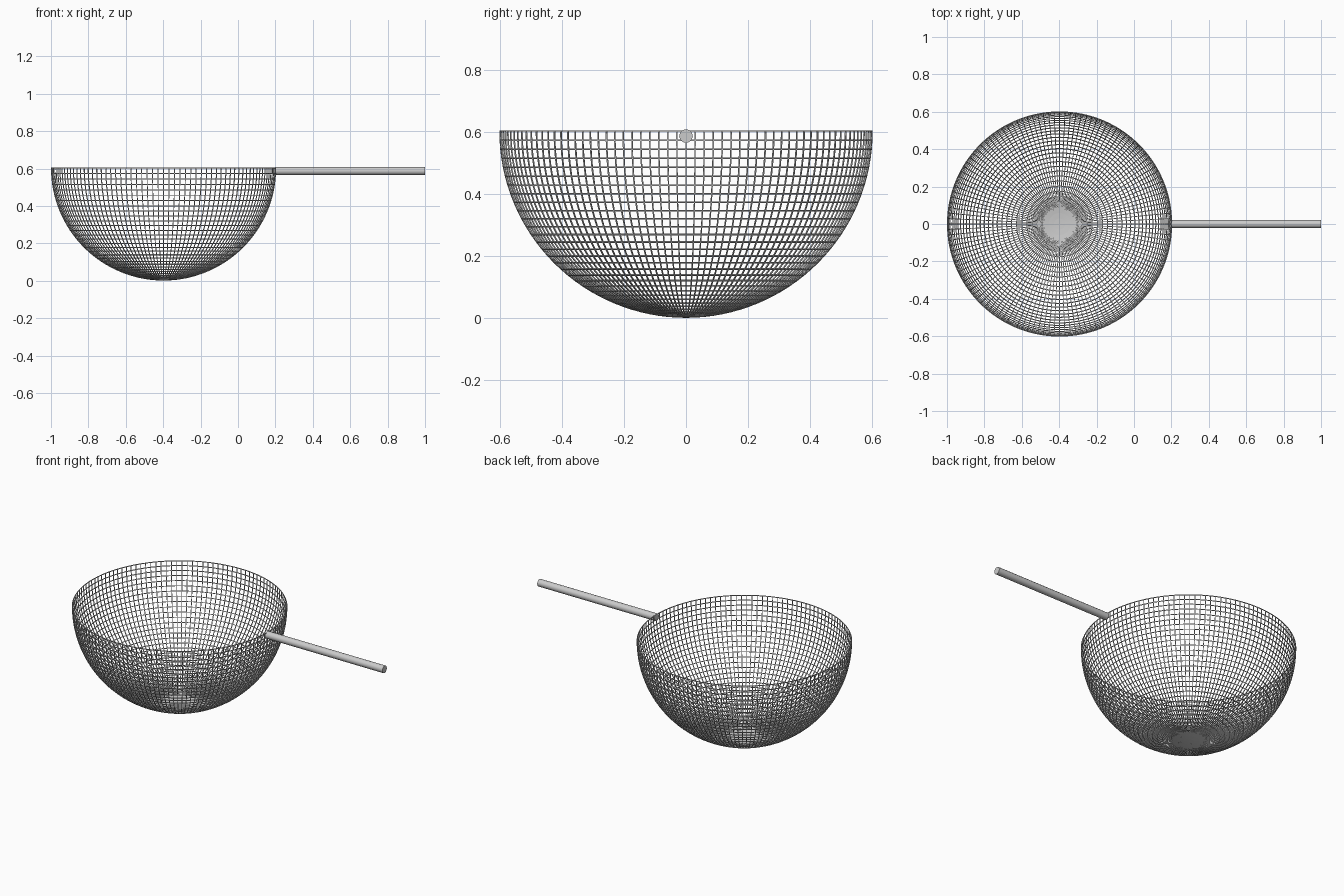
import bpy, bmesh, math
from mathutils import Vector

if "Cube" in bpy.data.objects:
    bpy.data.objects.remove(bpy.data.objects["Cube"])

R, HALF = 0.6, 0.002               # mesh bowl radius, half wire width
CENTRE = Vector((-0.398, 0, 0.603))
SEGMENTS, RINGS = 128, 32

steel = bpy.data.materials.new("light_steel")
steel.diffuse_color = (0.6, 0.6, 0.6, 1)
steel.use_nodes = True
steel.node_tree.nodes["Principled BSDF"].inputs["Base Color"].default_value = steel.diffuse_color


def finish(bm, name):
    bmesh.ops.recalc_face_normals(bm, faces=bm.faces)
    me = bpy.data.meshes.new(name)
    bm.to_mesh(me)
    bm.free()
    me.materials.append(steel)
    ob = bpy.data.objects.new(name, me)
    bpy.context.collection.objects.link(ob)
    return ob


def square_wire(bm, sections, closed):
    """Skin a run of four-cornered sections into a wire."""
    loops = [[bm.verts.new(p) for p in s] for s in sections]
    pairs = list(zip(loops, loops[1:]))
    if closed:
        pairs.append((loops[-1], loops[0]))
    else:
        bm.faces.new(loops[0])
        bm.faces.new(loops[-1])
    for a, b in pairs:
        for i in range(4):
            j = (i + 1) % 4
            bm.faces.new((a[i], a[j], b[j], b[i]))


def section(theta, phi, along_ring):
    """Square wire section on the bowl; theta runs down from the rim."""
    c, s = math.cos(theta), math.sin(theta)
    out = Vector((c * math.cos(phi), c * math.sin(phi), -s))
    side = Vector((-math.sin(phi), math.cos(phi), 0))
    if along_ring:
        side = out.cross(side)
    return [CENTRE + out * (R + a * HALF) + side * (b * HALF)
            for a, b in ((-1, -1), (1, -1), (1, 1), (-1, 1))]


# hoops of the strainer bowl
phis = [2 * math.pi * i / SEGMENTS for i in range(SEGMENTS)]
thetas = [math.pi / 2 * i / RINGS for i in range(RINGS + 1)]
bm = bmesh.new()
for t in thetas[:-1]:
    square_wire(bm, [section(t, p, True) for p in phis], True)
finish(bm, "bowl_hoop_wires")

# ribs running from the rim to the bottom
bm = bmesh.new()
for p in phis:
    square_wire(bm, [section(t, p, False) for t in thetas], False)
finish(bm, "bowl_rib_wires")

# straight round handle
bpy.ops.mesh.primitive_cylinder_add(vertices=12, radius=0.022, depth=0.80,
                                    location=(0.60, 0, 0.587),
                                    rotation=(0, math.pi / 2, 0))
handle = bpy.context.object
handle.name = "handle"
handle.data.materials.append(steel)
bpy.ops.object.shade_smooth_by_angle(angle=math.radians(40))
